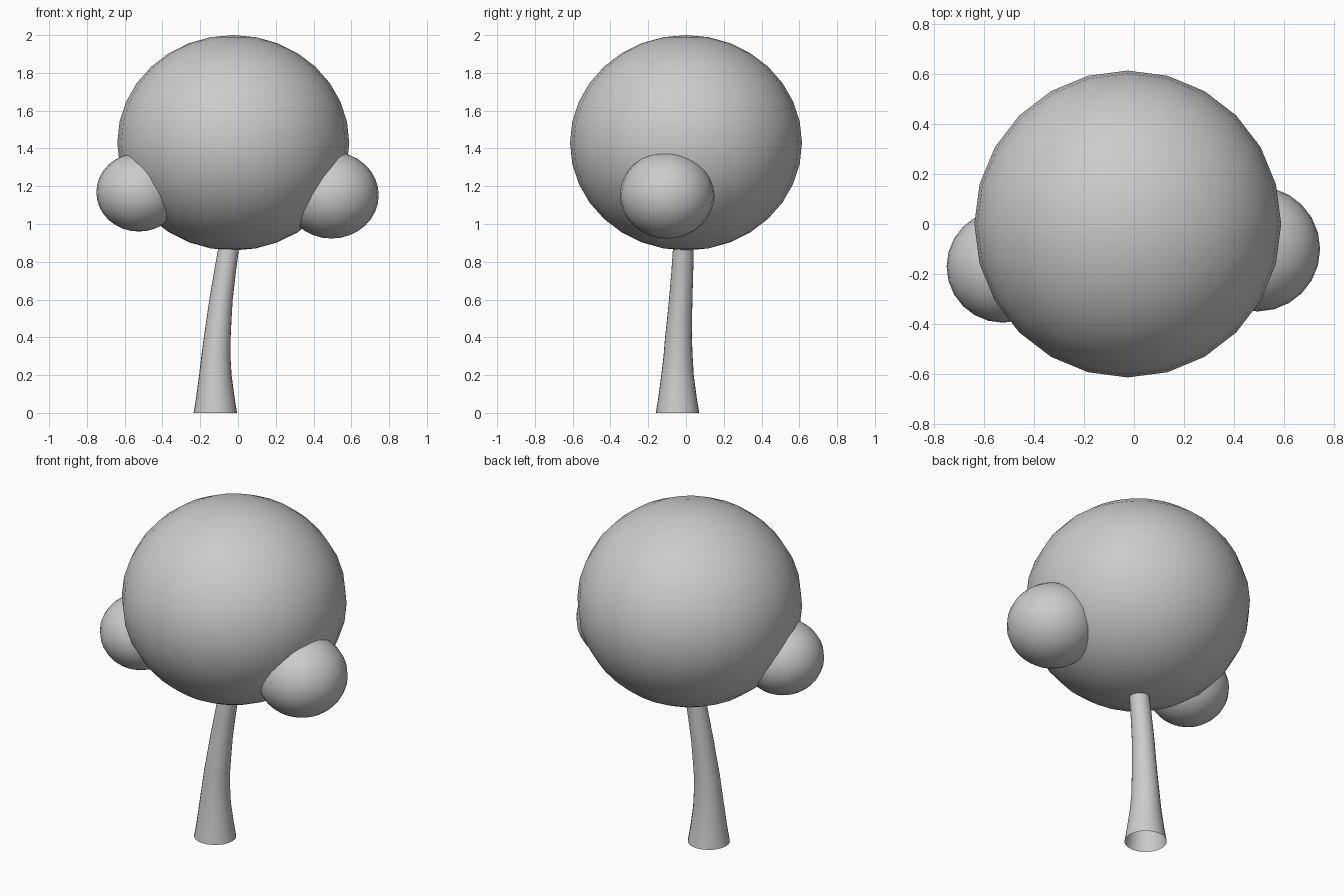
import bpy, bmesh
from math import cos, sin, tau

if "Cube" in bpy.data.objects:
    bpy.data.objects.remove(bpy.data.objects["Cube"])


def smooth(obj):
    for p in obj.data.polygons:
        p.use_smooth = True


def foliage(name, centre, radii):
    bpy.ops.mesh.primitive_uv_sphere_add(segments=24, ring_count=16, radius=1, location=centre)
    obj = bpy.context.object
    obj.name = name
    obj.scale = radii
    smooth(obj)


# Large crown and two side clumps
foliage("crown", (-0.025, 0, 1.43), (0.614, 0.614, 0.57))
foliage("right_clump", (0.495, -0.10, 1.153), (0.25, 0.25, 0.23))
foliage("left_clump", (-0.525, -0.17, 1.168), (0.225, 0.225, 0.208))

# Leaning trunk, flared at the open base: x, y, z, radius
stations = [(-0.12, -0.045, 0.0, 0.115), (-0.12, -0.045, 0.08, 0.102),
            (-0.12, -0.045, 0.2, 0.086), (-0.117, -0.042, 0.3, 0.077),
            (-0.11, -0.04, 0.4, 0.071), (-0.10, -0.034, 0.5, 0.066),
            (-0.09, -0.028, 0.6, 0.062), (-0.07, -0.02, 0.74, 0.058),
            (-0.05, -0.014, 0.87, 0.055), (-0.03, -0.005, 1.0, 0.053)]
SIDES = 24
bm = bmesh.new()
rings = [[bm.verts.new((x + r * cos(tau * i / SIDES), y + r * sin(tau * i / SIDES), z))
          for i in range(SIDES)] for x, y, z, r in stations]
for low, high in zip(rings, rings[1:]):
    for i in range(SIDES):
        j = (i + 1) % SIDES
        bm.faces.new((low[i], low[j], high[j], high[i]))
mesh = bpy.data.meshes.new("trunk")
bm.to_mesh(mesh)
bm.free()
trunk = bpy.data.objects.new("trunk", mesh)
bpy.context.collection.objects.link(trunk)
smooth(trunk)
